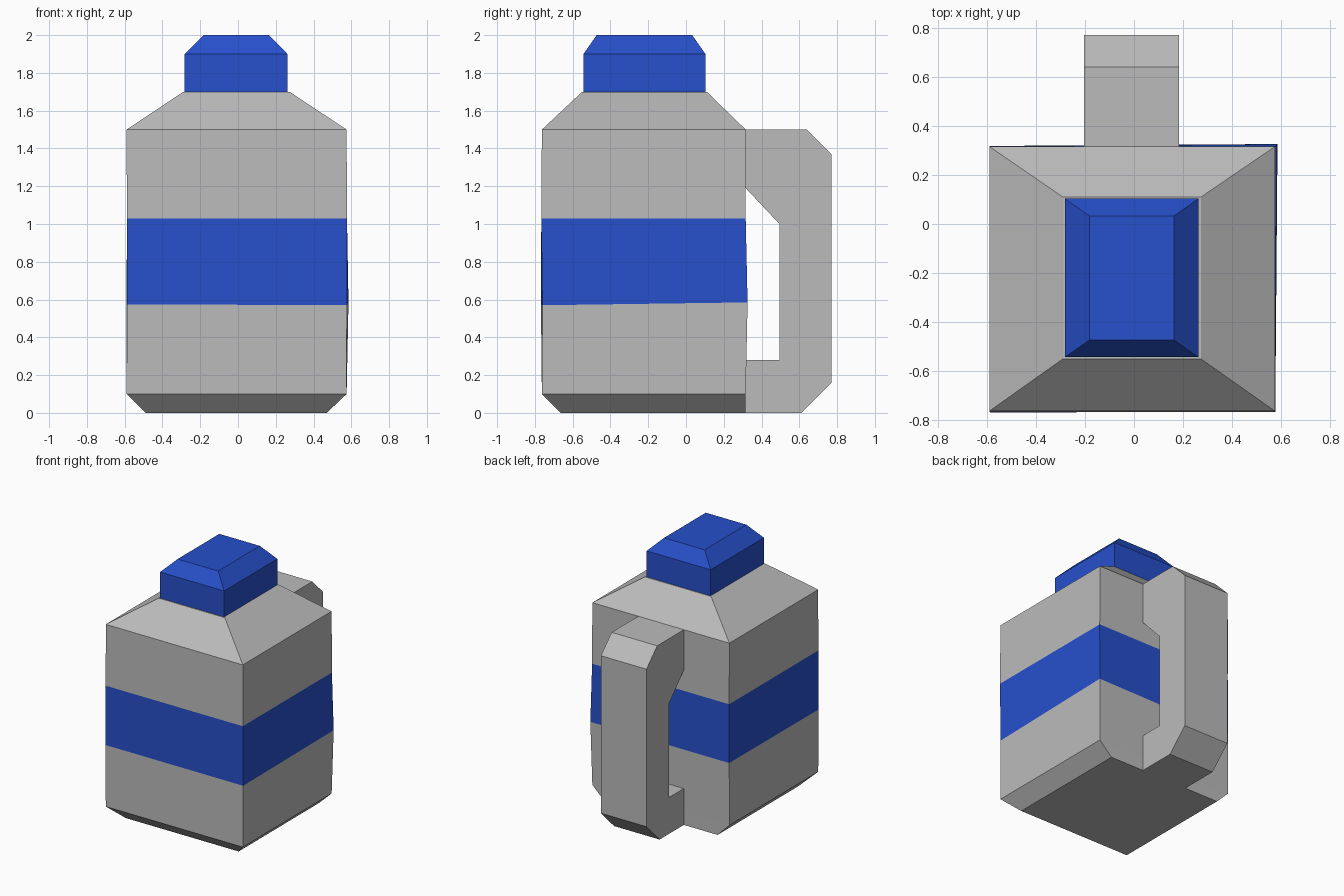
import bpy, bmesh

if "Cube" in bpy.data.objects:
    bpy.data.objects.remove(bpy.data.objects["Cube"])

blue = bpy.data.materials.new("blue")
blue.diffuse_color = (0.02, 0.08, 0.6, 1)
blue.use_nodes = True
blue.node_tree.nodes["Principled BSDF"].inputs["Base Color"].default_value = blue.diffuse_color
grey = bpy.data.materials.new("grey")
grey.diffuse_color = (0.5, 0.5, 0.5, 1)
grey.use_nodes = True
grey.node_tree.nodes["Principled BSDF"].inputs["Base Color"].default_value = grey.diffuse_color


def finish(bm, name, mats=()):
    bmesh.ops.recalc_face_normals(bm, faces=bm.faces)
    mesh = bpy.data.meshes.new(name)
    bm.to_mesh(mesh)
    bm.free()
    for m in mats:
        mesh.materials.append(m)
    obj = bpy.data.objects.new(name, mesh)
    bpy.context.collection.objects.link(obj)
    return obj


def rect(x0, x1, y0, y1, z):
    return [(x0, y0, z), (x1, y0, z), (x1, y1, z), (x0, y1, z)]


def loft(name, rings, mats, accent=()):
    """Skin stacked four-corner rings; accent lists the levels using slot 1."""
    bm = bmesh.new()
    rows = [[bm.verts.new(p) for p in ring] for ring in rings]
    for level, (a, b) in enumerate(zip(rows, rows[1:])):
        for i in range(4):
            j = (i + 1) % 4
            f = bm.faces.new((a[i], a[j], b[j], b[i]))
            f.material_index = int(level in accent)
    bm.faces.new(rows[0])
    bm.faces.new(rows[-1])
    return finish(bm, name, mats)


# Jug body: bevelled foot, slightly uneven blue band, sloped shoulders
band_bottom = [(-0.587, -0.768, 0.575), (0.576, -0.76, 0.57),
               (0.585, 0.326, 0.585), (-0.59, 0.318, 0.58)]
body = (-0.59, 0.575, -0.763, 0.316)
loft("jug_body", [
    rect(-0.49, 0.47, -0.663, 0.316, 0),
    rect(*body, 0.1),
    band_bottom,
    rect(-0.588, 0.577, -0.766, 0.316, 1.03),
    rect(*body, 1.5),
    rect(-0.29, 0.273, -0.55, 0.11, 1.7),
], [grey, blue], accent=(2,))

# Screw cap with bevelled top
loft("cap", [
    rect(-0.282, 0.262, -0.543, 0.103, 1.7),
    rect(-0.282, 0.262, -0.543, 0.103, 1.9),
    rect(-0.182, 0.163, -0.473, 0.033, 2.0),
], [blue])

# Back handle: side profile (y, z) extruded across x, open where it meets the body
profile = [(0.316, 1.5), (0.64, 1.5), (0.77, 1.37), (0.77, 0.16), (0.61, 0),
           (0.316, 0), (0.316, 0.28), (0.495, 0.28), (0.495, 1.0), (0.316, 1.19)]
bm = bmesh.new()
side = bm.faces.new([bm.verts.new((-0.203, y, z)) for y, z in profile])
ext = bmesh.ops.extrude_face_region(bm, geom=[side], use_keep_orig=True)
new = [v for v in ext["geom"] if isinstance(v, bmesh.types.BMVert)]
bmesh.ops.translate(bm, verts=new, vec=(0.387, 0, 0))
hidden = [f for f in bm.faces if all(abs(v.co.y - 0.316) < 1e-4 for v in f.verts)]
bmesh.ops.delete(bm, geom=hidden, context='FACES')
finish(bm, "handle", [grey])
